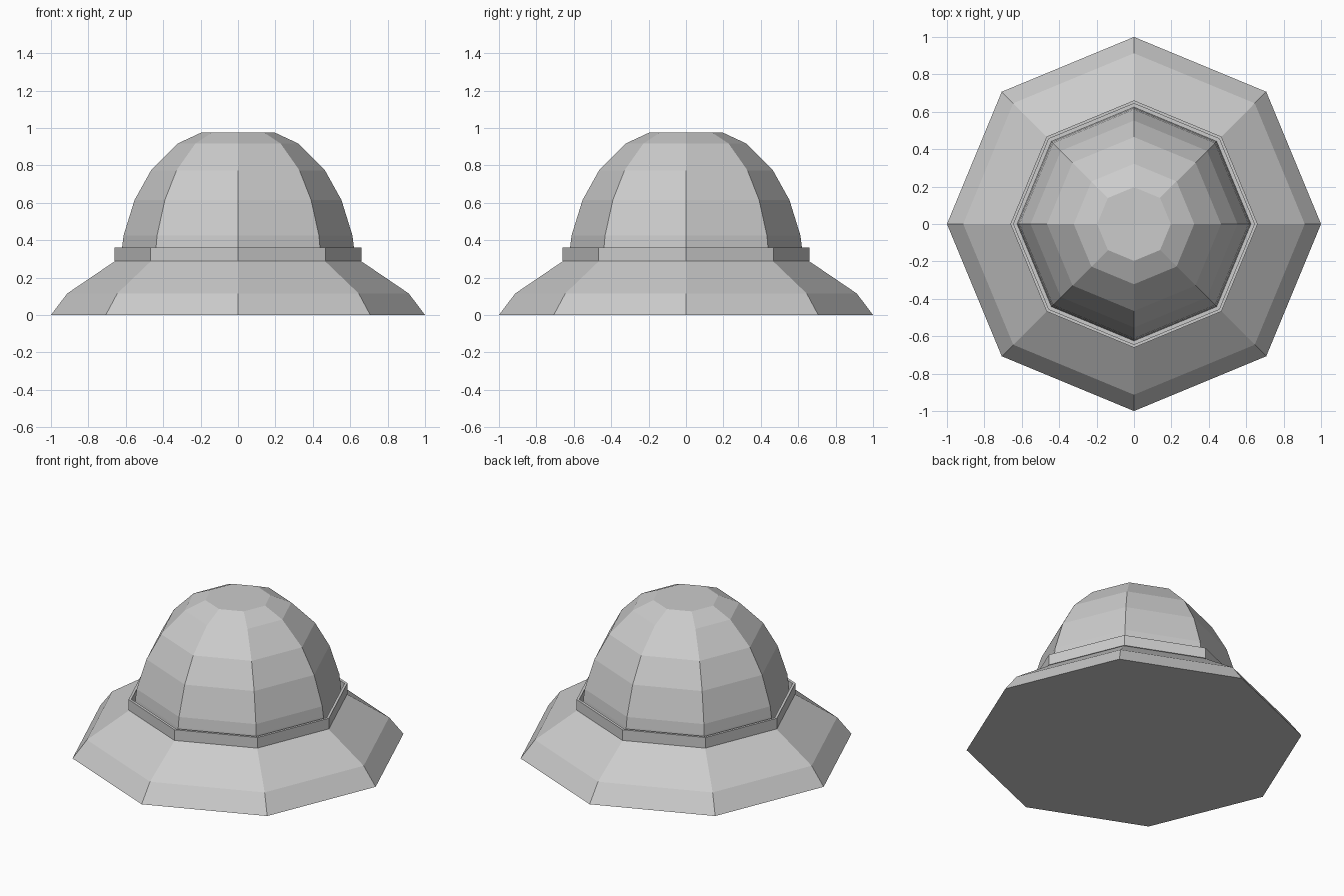
import bpy, bmesh, math

if "Cube" in bpy.data.objects:
    bpy.data.objects.remove(bpy.data.objects["Cube"])

SIDES = 8


def lathe(name, profile, closed=False, cap_start=False, cap_end=False):
    """Spin a (radius, height) profile into an eight-sided flat-faced shell."""
    bm = bmesh.new()
    rings = []
    for r, z in profile:
        rings.append([bm.verts.new((r * math.cos(math.tau * i / SIDES),
                                    r * math.sin(math.tau * i / SIDES), z))
                      for i in range(SIDES)])
    pairs = list(zip(rings, rings[1:]))
    if closed:
        pairs.append((rings[-1], rings[0]))
    for a, b in pairs:
        for i in range(SIDES):
            j = (i + 1) % SIDES
            bm.faces.new((a[i], a[j], b[j], b[i]))
    if cap_start:
        bm.faces.new(rings[0][::-1])
    if cap_end:
        bm.faces.new(rings[-1])
    bmesh.ops.recalc_face_normals(bm, faces=bm.faces)
    mesh = bpy.data.meshes.new(name)
    bm.to_mesh(mesh)
    bm.free()
    obj = bpy.data.objects.new(name, mesh)
    bpy.context.collection.objects.link(obj)
    return obj


# Sloping brim with a flat underside
lathe("brim", [(1.0, 0), (0.913, 0.115), (0.655, 0.29), (0.622, 0.29)],
      cap_start=True)

# Rounded crown with a flat top
lathe("crown", [(0.625, 0.29), (0.62, 0.36), (0.612, 0.425), (0.553, 0.615),
                (0.465, 0.773), (0.322, 0.917), (0.197, 0.975)], cap_end=True)

# Thin band standing slightly clear of the crown
lathe("hat_band", [(0.661, 0.29), (0.661, 0.36), (0.644, 0.36), (0.644, 0.29)],
      closed=True)
